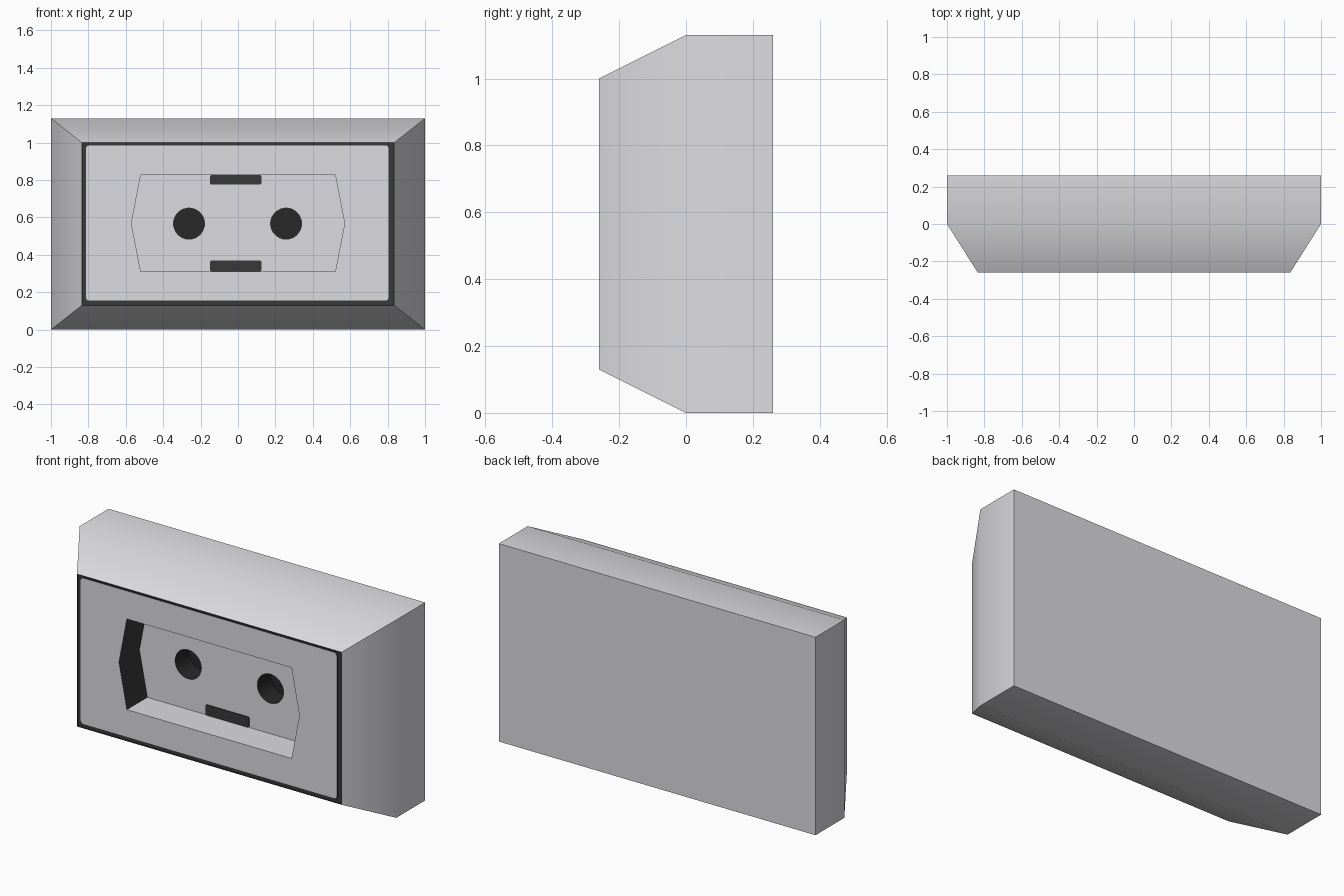
import bpy, bmesh, math

if "Cube" in bpy.data.objects:
    bpy.data.objects.remove(bpy.data.objects["Cube"])


def material(name, rgb):
    m = bpy.data.materials.new(name)
    m.diffuse_color = (*rgb, 1)
    m.use_nodes = True
    m.node_tree.nodes["Principled BSDF"].inputs["Base Color"].default_value = m.diffuse_color
    return m


LIGHT = material("light grey plastic", (0.72, 0.72, 0.75))
DARK = material("dark grey", (0.040, 0.040, 0.042))
BLACK = material("near black", (0.021, 0.021, 0.021))


# Outlines: (x, z) points, counter-clockwise seen from the front
def rect(x0, x1, z0, z1):
    return [(x0, z0), (x1, z0), (x1, z1), (x0, z1)]


def rounded_rect(x0, x1, z0, z1, r, steps=4):
    corners = [(x0 + r, z0 + r, 180), (x1 - r, z0 + r, 270),
               (x1 - r, z1 - r, 0), (x0 + r, z1 - r, 90)]
    return [(cx + r * math.cos(math.radians(a + 90 * i / steps)),
             cz + r * math.sin(math.radians(a + 90 * i / steps)))
            for cx, cz, a in corners for i in range(steps + 1)]


def circle(cx, cz, r, n=32):
    return [(cx + r * math.cos(2 * math.pi * i / n),
             cz + r * math.sin(2 * math.pi * i / n)) for i in range(n)]


class Part:
    """One object made of outlines placed at depths, joined by walls and fills."""

    def __init__(self, name, *mats):
        self.name, self.mats, self.bm = name, mats, bmesh.new()

    def loop(self, outline, y):
        return [self.bm.verts.new((x, y, z)) for x, z in outline]

    def walls(self, a, b, rule=lambda f: 0):
        # front loop then back loop faces outward; swapped faces inward
        n = len(a)
        for i in range(n):
            j = (i + 1) % n
            f = self.bm.faces.new((a[i], b[i], b[j], a[j]))
            f.normal_update()
            f.material_index = rule(f)

    def fill(self, *loops, back=False):
        edges = []
        for lp in loops:
            for i in range(len(lp)):
                pair = (lp[i - 1], lp[i])
                edges.append(self.bm.edges.get(pair) or self.bm.edges.new(pair))
        res = bmesh.ops.triangle_fill(self.bm, edges=edges, use_beauty=True)
        for f in res["geom"]:
            if isinstance(f, bmesh.types.BMFace):
                f.normal_update()
                if (f.normal.y > 0) != back:
                    f.normal_flip()

    def finish(self):
        me = bpy.data.meshes.new(self.name)
        self.bm.to_mesh(me)
        self.bm.free()
        for m in self.mats:
            me.materials.append(m)
        ob = bpy.data.objects.new(self.name, me)
        bpy.context.collection.objects.link(ob)
        bpy.context.view_layer.objects.active = ob
        ob.select_set(True)
        bpy.ops.object.shade_smooth_by_angle(angle=math.radians(40))
        ob.select_set(False)


FRONT, GAP, FLOOR = -0.26, -0.25, -0.075
BODY = rect(-1, 1, 0, 1.13)
RIM = rect(-0.835, 0.835, 0.13, 1.0)
PLATE = rounded_rect(-0.815, 0.807, 0.152, 0.988, 0.02)
RECESS = [(-0.52, 0.31), (0.52, 0.31), (0.57, 0.568),
          (0.52, 0.828), (-0.52, 0.828), (-0.57, 0.568)]
PINS = [circle(x, 0.567, 0.083) for x in (-0.262, 0.257)]

# Outer housing: straight box at the back, tapering to the front rim
p = Part("housing", LIGHT)
front, mid, back = p.loop(RIM, FRONT), p.loop(BODY, 0), p.loop(BODY, 0.26)
p.walls(front, mid)
p.walls(mid, back)
p.fill(back, back=True)
p.finish()

# Dark gap between housing and face plate
p = Part("plate_gap", DARK)
lip, outer, inner, edge = (p.loop(RIM, FRONT), p.loop(RIM, GAP),
                           p.loop(PLATE, GAP), p.loop(PLATE, FRONT))
p.walls(outer, lip)
p.fill(outer, inner)
p.walls(edge, inner)
p.finish()

# Face plate with the six-sided plug recess; its slanted side walls are dark
p = Part("face_plate", LIGHT, DARK)
edge, mouth = p.loop(PLATE, FRONT), p.loop(RECESS, FRONT)
floor = p.loop(RECESS, FLOOR)
p.fill(edge, mouth)
p.walls(floor, mouth, lambda f: int(abs(f.normal.x) > 0.5))
p.fill(floor, *[p.loop(c, FLOOR) for c in PINS])
p.finish()

# Pin holes
for side, outline in zip(("left", "right"), PINS):
    p = Part(side + "_pin_hole", BLACK)
    mouth, end = p.loop(outline, FLOOR), p.loop(outline, 0.05)
    p.walls(end, mouth)
    p.fill(end)
    p.finish()

# Earth contacts at the top and bottom of the recess
for side, z0, z1 in (("lower", 0.311, 0.37), ("upper", 0.775, 0.827)):
    p = Part(side + "_earth_contact", DARK)
    outline = rounded_rect(-0.15, 0.125, z0, z1, 0.01)
    face = p.loop(outline, FLOOR - 0.006)
    p.walls(face, p.loop(outline, FLOOR))
    p.fill(face)
    p.finish()
